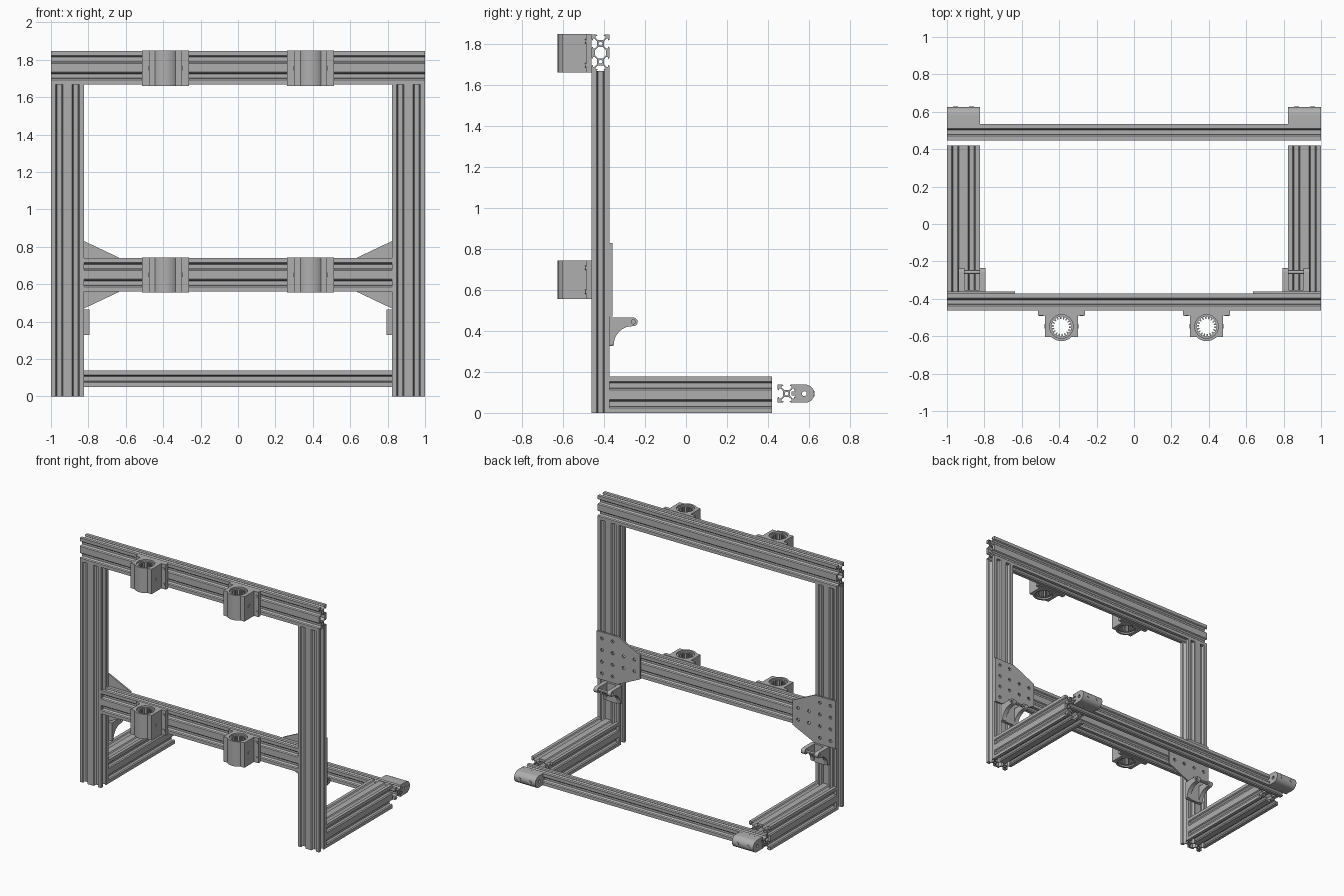
import bpy, bmesh
from math import cos, sin, pi, radians
from mathutils import Matrix

cube = bpy.data.objects.get("Cube")
if cube:
    bpy.data.objects.remove(cube, do_unlink=True)

metal = bpy.data.materials.new("grey metal")
metal.use_nodes = True
GREY = (0.43, 0.43, 0.43, 1)
metal.diffuse_color = GREY
metal.node_tree.nodes["Principled BSDF"].inputs["Base Color"].default_value = GREY

# Local profile plane and extrusion direction for each axis
AXES = {
    "x": Matrix(((0, 0, 1), (1, 0, 0), (0, 1, 0))),   # profile (y, z)
    "y": Matrix(((1, 0, 0), (0, 0, -1), (0, 1, 0))),  # profile (x, z)
    "z": Matrix.Identity(3),                          # profile (x, y)
}
parts = []


def prism(name, loops, axis, lo, hi):
    """Extrude an outline with optional holes along an axis from lo to hi."""
    curve = bpy.data.curves.new(name, "CURVE")
    curve.dimensions = "2D"
    curve.fill_mode = "BOTH"
    curve.extrude = (hi - lo) / 2
    for loop in loops:
        spline = curve.splines.new("POLY")
        spline.points.add(len(loop) - 1)
        for point, (a, b) in zip(spline.points, loop):
            point.co = (a, b, 0, 1)
        spline.use_cyclic_u = True
    temp = bpy.data.objects.new(name + "_outline", curve)
    bpy.context.collection.objects.link(temp)
    graph = bpy.context.evaluated_depsgraph_get()
    mesh = bpy.data.meshes.new_from_object(temp.evaluated_get(graph))
    bpy.data.objects.remove(temp, do_unlink=True)
    bpy.data.curves.remove(curve)

    shift = Matrix.Translation([(lo + hi) / 2 if axis == k else 0 for k in "xyz"])
    mesh.transform(shift @ AXES[axis].to_4x4())
    bm = bmesh.new()
    bm.from_mesh(mesh)
    bmesh.ops.remove_doubles(bm, verts=bm.verts, dist=1e-5)
    bmesh.ops.recalc_face_normals(bm, faces=bm.faces)
    bm.to_mesh(mesh)
    bm.free()
    mesh.materials.clear()
    mesh.materials.append(metal)
    obj = bpy.data.objects.new(name, mesh)
    bpy.context.collection.objects.link(obj)
    parts.append(obj)
    return obj


def arc(cx, cy, r, start=0, end=360, n=24):
    steps = n if end - start == 360 else n + 1
    angles = [radians(start + (end - start) * i / n) for i in range(steps)]
    return [(cx + r * cos(t), cy + r * sin(t)) for t in angles]


def box(x0, x1, y0, y1):
    return [(x0, y0), (x1, y0), (x1, y1), (x0, y1)]


# Slotted rail section: one slot per cell on every side
CELL = 0.0885
MM = CELL / 20
HALF_SLOT = [(-4.6, 0), (-3.1, 1.8), (-5.5, 1.8), (-5.5, 3.5), (-2.7, 6.1)]
SLOT = HALF_SLOT + [(-x, d) for x, d in reversed(HALF_SLOT)]


def rail(name, nu, nv, cu, cv, axis, lo, hi):
    w, h = nu * 10, nv * 10
    outline, holes = [], []
    sides = [(nu, w, h, 1, 0), (nv, h, w, 0, 1), (nu, w, h, -1, 0), (nv, h, w, 0, -1)]
    for count, along, out, dx, dy in sides:
        local = [(-along, 0)]
        for i in range(count):
            mid = -along + 10 + 20 * i
            local += [(mid + x, d) for x, d in SLOT]
        for t, d in local:
            depth = out - d
            outline.append((t * dx + depth * dy, t * dy - depth * dx))
    # Round bore in each cell, hollow chamber between neighbouring cells
    for i in range(nu):
        for j in range(nv):
            x, y = 20 * i + 10 - w, 20 * j + 10 - h
            holes.append(arc(x, y, 2.1, n=12))
            for ox, oy, more in ((10, 0, i < nu - 1), (0, 10, j < nv - 1)):
                if more:
                    holes.append(arc(x + ox, y + oy, 6.6, 22.5, 382.5, 8))
    loops = [[(cu + a * MM, cv + b * MM) for a, b in lp] for lp in [outline] + holes]
    return prism(name, loops, axis, lo, hi)


# Frame rails
FRAME_Y = -0.417
BACK = FRAME_Y + CELL / 2
INNER = 1 - 2 * CELL
TOP_Z, MID_Z = 1.757, 0.65
rail("top_beam", 1, 2, FRAME_Y, TOP_Z, "x", -1, 1)
rail("middle_beam", 1, 2, FRAME_Y, MID_Z, "x", -INNER, INNER)
rail("rear_bar", 1, 1, 0.491, 0.094, "x", -1, 1)

for side, s in (("left", 1), ("right", -1)):
    cx = s * (1 - CELL)
    rail(side + "_upright", 2, 1, cx, FRAME_Y, "z", 0, TOP_Z - CELL)
    rail(side + "_foot", 2, 2, cx, CELL, "y", BACK, 0.42)

    # Joining plate with bolt holes behind the upright
    plate = [(1, 0.47), (1, 0.83), (INNER, 0.83), (0.637, 0.742), (0.637, 0.558), (INNER, 0.47)]
    spots = [(x, MID_Z + k * CELL) for x in (0.956, 0.867) for k in (-1.5, -0.5, 0.5, 1.5)]
    spots += [(x, MID_Z + k * CELL) for x in (0.775, 0.685) for k in (-0.5, 0.5)]
    loops = [plate] + [arc(x, z, 0.012, n=12) for x, z in spots]
    prism(side + "_joining_plate", [[(s * x, z) for x, z in lp] for lp in loops],
          "y", BACK, BACK + 0.013)

    # Hook bracket: two curved cheeks, a back wall and a pin
    pin = (-0.257, 0.444)
    cheek = [(BACK, 0.327), (BACK, 0.465)] + arc(*pin, 0.021, -90, 90, 10)[::-1]
    cheek += arc(-0.262, 0.333, 0.09, 90, 180, 10)
    for label, a, b in (("inner", 0.795, 0.827), ("outer", 0.907, 0.939)):
        prism(f"{side}_{label}_hook_cheek", [cheek, arc(*pin, 0.01, n=12)], "x",
              *sorted((s * a, s * b)))
    lo, hi = sorted((s * 0.827, s * 0.907))
    prism(side + "_hook_wall", [box(BACK, BACK + 0.02, 0.327, 0.465)], "x", lo, hi)
    prism(side + "_hook_pin", [arc(*pin, 0.01, n=12)], "x", lo, hi)

    # Rounded end block behind the rear bar
    block = [(0.515, 0.104), (0.515, 0.084), (0.535, 0.084), (0.535, 0.05)]
    block += arc(0.582, 0.094, 0.044, -90, 90, 16) + [(0.535, 0.138), (0.535, 0.104)]
    prism(side + "_end_block", [block, arc(0.577, 0.094, 0.012, n=12)], "x",
          *sorted((s * INNER, s)))
    for x in (0.868, 0.955):
        prism(side + "_end_block_bolt", [arc(s * x, 0.094, 0.013, n=12)], "y", 0.61, 0.628)

# Bearing holders on the two front beams
BORE_Y = -0.548
FRONT = -0.461
for level, z in (("upper", TOP_Z - 0.003), ("lower", MID_Z - 0.001)):
    for side, s in (("left", 1), ("right", -1)):
        cx = s * 0.388
        name = f"{level}_{side}_bearing"
        z0, z1 = z - 0.094, z + 0.094
        half = [(0.125, FRONT), (0.125, -0.488), (0.088, -0.488), (0.088, -0.603)]
        shell = half + arc(0, BORE_Y, 0.078, -135, -45, 12)[::-1]
        shell += [(-x, y) for x, y in reversed(half)]
        prism(name + "_holder", [[(cx + x, y) for x, y in shell], arc(cx, BORE_Y, 0.063)],
              "z", z0, z1)
        # Toothed liner inside the bore
        teeth = []
        for i in range(18):
            for k, r in ((0.0, 0.053), (0.5, 0.053), (0.55, 0.04), (0.95, 0.04)):
                t = 2 * pi * (i + k) / 18
                teeth.append((cx + r * cos(t), BORE_Y + r * sin(t)))
        prism(name + "_liner", [arc(cx, BORE_Y, 0.064), teeth], "z", z0 + 0.012, z1 - 0.012)
        # Flange bolts and side screws
        for dx in (-0.108, 0.108):
            for dz in (-0.058, 0.058):
                prism(name + "_bolt", [arc(cx + dx, z + dz, 0.011, n=12)],
                      "y", -0.493, -0.487)
        prism(name + "_side_screw", [arc(-0.547, z, 0.012, n=12)], "x", cx + 0.08, cx + 0.091)
        prism(name + "_side_screw", [arc(-0.547, z, 0.012, n=12)], "x", cx - 0.091, cx - 0.08)

# Smooth round surfaces while keeping the edges sharp
bpy.ops.object.select_all(action="DESELECT")
for obj in parts:
    obj.select_set(True)
bpy.context.view_layer.objects.active = parts[0]
bpy.ops.object.shade_smooth_by_angle(angle=radians(30))
